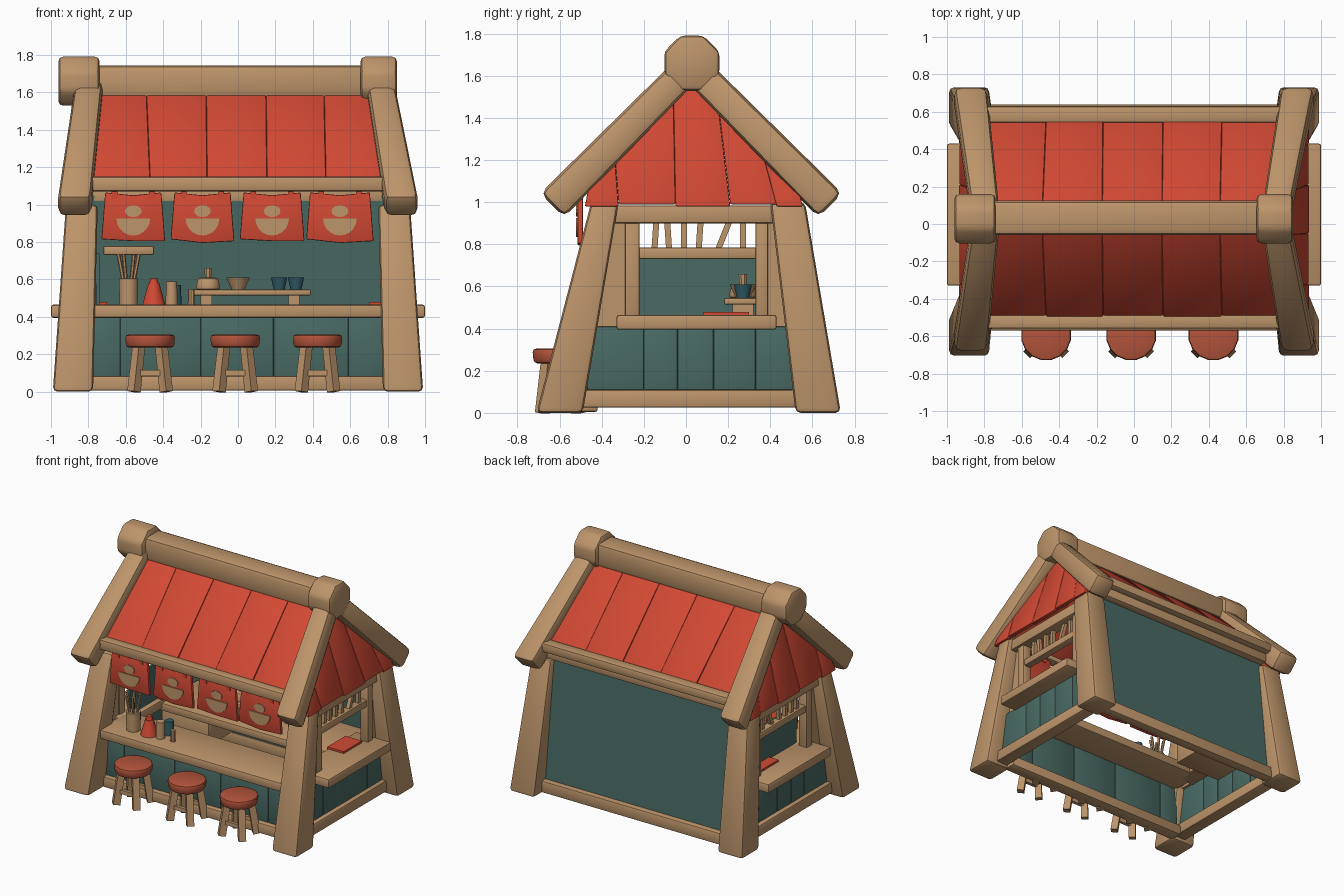
import bpy, bmesh, math
from mathutils import Vector

if "Cube" in bpy.data.objects:
    bpy.data.objects.remove(bpy.data.objects["Cube"])


def material(name, rgb):
    m = bpy.data.materials.new(name)
    m.diffuse_color = (*rgb, 1)
    m.use_nodes = True
    m.node_tree.nodes["Principled BSDF"].inputs["Base Color"].default_value = m.diffuse_color
    return m


WOOD = material("tan wood", (0.51, 0.30, 0.145))
RED = material("red", (0.64, 0.066, 0.034))
SEAT = material("seat red", (0.46, 0.09, 0.045))
TEAL = material("dark teal", (0.067, 0.145, 0.127))
BLUE = material("bottle blue", (0.03, 0.11, 0.14))


def finish(name, bm, mat, bevel=0.0, seg=2):
    bmesh.ops.recalc_face_normals(bm, faces=bm.faces)
    if bevel:
        sharp = [e for e in bm.edges if e.calc_face_angle(0) > 0.6]
        bmesh.ops.bevel(bm, geom=sharp, offset=bevel, segments=seg, profile=0.5,
                        affect='EDGES', clamp_overlap=True)
    me = bpy.data.meshes.new(name)
    bm.to_mesh(me)
    bm.free()
    me.materials.append(mat)
    me.shade_smooth()
    me.set_sharp_from_angle(angle=math.radians(32))
    ob = bpy.data.objects.new(name, me)
    bpy.context.collection.objects.link(ob)
    return ob


def loft(name, a, b, mat, bevel=0.0, seg=2):
    """Solid between two matching outlines."""
    bm = bmesh.new()
    va, vb = [bm.verts.new(p) for p in a], [bm.verts.new(p) for p in b]
    n = len(a)
    bm.faces.new(va)
    bm.faces.new(vb[::-1])
    for i in range(n):
        j = (i + 1) % n
        bm.faces.new((va[i], vb[i], vb[j], va[j]))
    return finish(name, bm, mat, bevel, seg)


def rect(x0, x1, y0, y1, z):
    return [(x0, y0, z), (x1, y0, z), (x1, y1, z), (x0, y1, z)]


def box(name, x0, x1, y0, y1, z0, z1, mat=WOOD, bevel=0.01, seg=2):
    return loft(name, rect(x0, x1, y0, y1, z0), rect(x0, x1, y0, y1, z1), mat, bevel, seg)


def rod(name, p0, p1, r0, r1, mat=WOOD, n=12, bevel=0.0):
    """Round or square bar between two points."""
    p0, p1 = Vector(p0), Vector(p1)
    q = (p1 - p0).to_track_quat('Z', 'Y')
    ring = lambda p, r: [p + q @ Vector((r * math.cos(t), r * math.sin(t), 0))
                         for t in [2 * math.pi * (i + 0.5) / n for i in range(n)]]
    return loft(name, ring(p0, r0), ring(p1, r1), mat, bevel)


def extrude_y(name, pts, y0, y1, mat, bevel=0.0):
    return loft(name, [(x, y0, z) for x, z in pts], [(x, y1, z) for x, z in pts], mat, bevel)


CY = 0.025  # ridge line

# Corner posts, leaning inwards
for s in (-1, 1):
    for nm, base, top in (("front", (-0.71, -0.49), (-0.45, -0.32)),
                          ("back", (0.52, 0.735), (0.40, 0.565))):
        loft(nm + "_corner_post",
             rect(s * 0.775, s * 0.99, *base, 0), rect(s * 0.75, s * 0.92, *top, 1.0),
             WOOD, 0.025)

# Ridge beam and its octagonal end blocks
box("ridge_beam", -0.8, 0.72, -0.06, 0.125, 1.57, 1.745, WOOD, 0.03)
rod("ridge_end_left", (-0.96, 0.028, 1.66), (-0.74, 0.028, 1.66), 0.142, 0.142, WOOD, 8, 0.025)
rod("ridge_end_right", (0.655, 0.028, 1.66), (0.85, 0.028, 1.66), 0.142, 0.142, WOOD, 8, 0.025)

# Sloping gable beams
for side, tx, bx in (("left", (-0.87, -0.72), (-0.965, -0.785)),
                     ("right", (0.685, 0.835), (0.785, 0.965))):
    for s in (-1, 1):
        def end(dy, z, xs, t):
            c = [(xs[0], -t), (xs[1], -t), (xs[1], t), (xs[0], t)]
            return [(x, CY + s * (dy + k), z + k) for x, k in c]
        loft("gable_beam_" + side, end(0.02, 1.63, tx, 0.05), end(0.66, 0.985, bx, 0.057),
             WOOD, 0.038)

# Main roof planks, one set per slope
bot = [-0.79, -0.47, -0.165, 0.155, 0.47, 0.79]
top = [-0.76, -0.49, -0.17, 0.15, 0.46, 0.71]
for s in (-1, 1):
    for i in range(5):
        def edge(xs, dy, z):
            return [(xs[i], CY + s * dy, z), (xs[i + 1], CY + s * dy, z),
                    (xs[i + 1], CY + s * (dy - 0.03), z - 0.03),
                    (xs[i], CY + s * (dy - 0.03), z - 0.03)]
        loft("roof_plank", edge(bot, 0.53 + 0.008 * (i % 2), 1.13), edge(top, 0.05, 1.61),
             RED, 0.007)

# Eave beams
box("front_eave_beam", -0.79, 0.79, -0.56, -0.48, 1.07, 1.15, WOOD, 0.015)
box("back_eave_beam", -0.79, 0.79, 0.54, 0.63, 1.08, 1.15, WOOD, 0.015)
box("back_wall_plate", -0.78, 0.78, 0.49, 0.58, 1.01, 1.09, WOOD, 0.015)

# Flared gable planks
gb = [-0.48, -0.32, -0.05, 0.21, 0.43, 0.555]
gt = [-0.45, -0.34, -0.06, 0.15, 0.35, 0.52]
slope = lambda y: 1.61 - abs(y - CY)
gx = lambda z: 0.937 - (z - 0.98) * 0.33
for s in (-1, 1):
    for i in range(5):
        low = 0.98 + 0.01 * (i % 2)
        pts = [(gb[i], low), (gb[i + 1], low), (gt[i + 1], slope(gt[i + 1]))]
        if gt[i] < CY < gt[i + 1]:
            pts.append((CY, slope(CY)))
        pts.append((gt[i], slope(gt[i])))
        loft("gable_plank", [(s * gx(z), y, z) for y, z in pts],
             [(s * (gx(z) - 0.035), y, z) for y, z in pts], RED, 0.006)

# Back wall and sills
loft("back_wall", rect(-0.8, 0.8, 0.57, 0.60, 0.06), rect(-0.78, 0.78, 0.49, 0.52, 1.05), TEAL)
box("back_sill", -0.8, 0.8, 0.56, 0.64, 0.01, 0.10)
box("front_sill", -0.8, 0.8, -0.52, -0.42, 0.005, 0.085)

# Front lower wall and counter
fx = [-0.79, -0.63, -0.2, 0.19, 0.59, 0.79]
for a, b in zip(fx, fx[1:]):
    box("front_wall_plank", a, b, -0.48, -0.45, 0.07, 0.41, TEAL, 0.006)
box("front_counter", -0.79, 0.79, -0.57, -0.2, 0.395, 0.465, WOOD, 0.012)

# Sides: lower planks, sill, counter, window frame and lattice
py = [-0.47, -0.2, -0.04, 0.13, 0.33, 0.53]
for s in (-1, 1):
    def sbox(name, x0, x1, *r, mat=WOOD, bevel=0.01):
        box(name, s * x0, s * x1, *r, mat, bevel)
    for a, b in zip(py, py[1:]):
        sbox("side_wall_plank", 0.83, 0.865, a, b, 0.08, 0.41, mat=TEAL, bevel=0.006)
    sbox("side_sill", 0.8, 0.9, -0.52, 0.55, 0.025, 0.11)
    sbox("side_counter", 0.7, 1.0, -0.33, 0.43, 0.395, 0.465, bevel=0.012)
    sbox("window_lintel", 0.79, 0.89, -0.35, 0.44, 0.9, 0.985)
    sbox("window_rail", 0.8, 0.86, -0.24, 0.34, 0.73, 0.785)
    for y0, y1, w0, w1 in ((-0.29, -0.22, -0.45, -0.28), (0.33, 0.39, 0.38, 0.47)):
        sbox("window_upright", 0.8, 0.87, y0, y1, 0.45, 0.92)
        sbox("window_side_board", 0.81, 0.84, w0, w1, 0.4, 0.95, bevel=0)
    for y, lean in ((-0.15, 0.01), (-0.08, -0.01), (-0.01, 0), (0.06, 0.01), (0.15, 0.06), (0.27, 0)):
        rod("lattice_slat", (s * 0.83, y, 0.77), (s * 0.83, y + lean, 0.92), 0.02, 0.02, n=4)
    sbox("red_mat", 0.7, 0.84, 0.08, 0.3, 0.46, 0.48, mat=RED, bevel=0)
box("left_window_panel", -0.76, -0.74, -0.25, 0.36, 0.45, 0.74, TEAL, 0)

# Hanging cloths with a bowl emblem
for i, (x0, x1) in enumerate(((-0.73, -0.39), (-0.36, -0.02), (0.01, 0.355), (0.365, 0.725))):
    c, d = (x0 + x1) / 2, 0.015 * (-1) ** i
    extrude_y("hanging_cloth", [(x0, 0.815), (c, 0.80 + d / 3), (x1, 0.805), (x1 - 0.02, 1.065),
                                (c, 1.05), (x0 + 0.02, 1.065)], -0.515, -0.49, RED, 0.006)
    arc = [math.pi + math.pi * k / 10 for k in range(11)]
    extrude_y("cloth_bowl", [(c + 0.09 * math.cos(t), 0.925 + 0.09 * math.sin(t)) for t in arc],
              -0.521, -0.513, WOOD)
    extrude_y("cloth_bowl_filling", [(c + 0.045 * math.cos(t), 0.965 + 0.032 * math.sin(t))
                                     for t in [math.pi * k / 6 for k in range(12)]],
              -0.521, -0.513, WOOD)
    for dx in (-0.1, 0.1):
        box("cloth_loop", c + dx - .015, c + dx + .015, -0.52, -0.485, 1.03, 1.09, RED, 0)

# Stools
for x in (-0.47, -0.015, 0.425):
    y = -0.595
    rod("stool_seat", (x, y, 0.235), (x, y, 0.305), 0.13, 0.137, SEAT, 16, 0.018)
    for a in (1, 3, 5, 7):
        u, v = math.cos(a * math.pi / 4), math.sin(a * math.pi / 4)
        rod("stool_leg", (x + 0.122 * u, y + 0.122 * v, 0), (x + 0.085 * u, y + 0.085 * v, 0.245),
            0.036, 0.034, WOOD, 4)
    for s in (-1, 1):
        box("stool_rung", x - 0.08, x + 0.08, y + s * 0.075 - .012, y + s * 0.075 + .012,
            0.085, 0.115, WOOD, 0)

# Counter items: chopstick cup, sauce jar, small pots
rod("chopstick_cup", (-0.585, -0.43, 0.46), (-0.585, -0.43, 0.605), 0.05, 0.053, WOOD, 12)
for i in range(6):
    u, v = math.cos(i * 1.05), math.sin(i * 1.05)
    rod("chopstick", (-0.585 + .02 * u, -0.43 + .02 * v, 0.55),
        (-0.585 + .055 * u, -0.43 + .055 * v, 0.735), 0.01, 0.01, WOOD, 6)
rod("sauce_jar", (-0.45, -0.43, 0.46), (-0.45, -0.43, 0.58), 0.065, 0.03, RED, 12)
rod("sauce_jar_cap", (-0.45, -0.43, 0.58), (-0.45, -0.43, 0.605), 0.025, 0.02, RED, 12)
rod("spice_pot", (-0.355, -0.43, 0.46), (-0.355, -0.43, 0.59), 0.034, 0.03, WOOD, 12)
rod("blue_bottle", (-0.335, -0.35, 0.46), (-0.335, -0.35, 0.57), 0.035, 0.03, BLUE, 12)
rod("small_cup", (-0.25, -0.43, 0.46), (-0.25, -0.43, 0.55), 0.02, 0.018, WOOD, 10)

# Back table with cabinet, raised tray, teapot and bowls
box("back_table", -0.72, 0.72, 0.08, 0.54, 0.38, 0.44)
box("under_table_cabinet", -0.72, -0.32, 0.1, 0.42, 0.2, 0.39)
box("tray", -0.24, 0.39, 0.18, 0.36, 0.515, 0.545, WOOD, 0.006)
for x in (-0.17, 0.3):
    box("tray_foot", x - 0.03, x + 0.03, 0.22, 0.32, 0.44, 0.52, WOOD, 0)
rod("teapot", (-0.16, 0.27, 0.545), (-0.16, 0.27, 0.61), 0.07, 0.055, WOOD, 12, 0.015)
rod("teapot_knob", (-0.16, 0.27, 0.61), (-0.16, 0.27, 0.66), 0.018, 0.022, WOOD, 8)
rod("serving_bowl", (0.0, 0.27, 0.545), (0.0, 0.27, 0.61), 0.035, 0.065, WOOD, 12)
for x in (0.22, 0.31):
    rod("blue_bowl", (x, 0.27, 0.545), (x, 0.27, 0.61), 0.03, 0.045, BLUE, 12)
box("wall_shelf", -0.72, -0.45, 0.4, 0.54, 0.73, 0.78)
